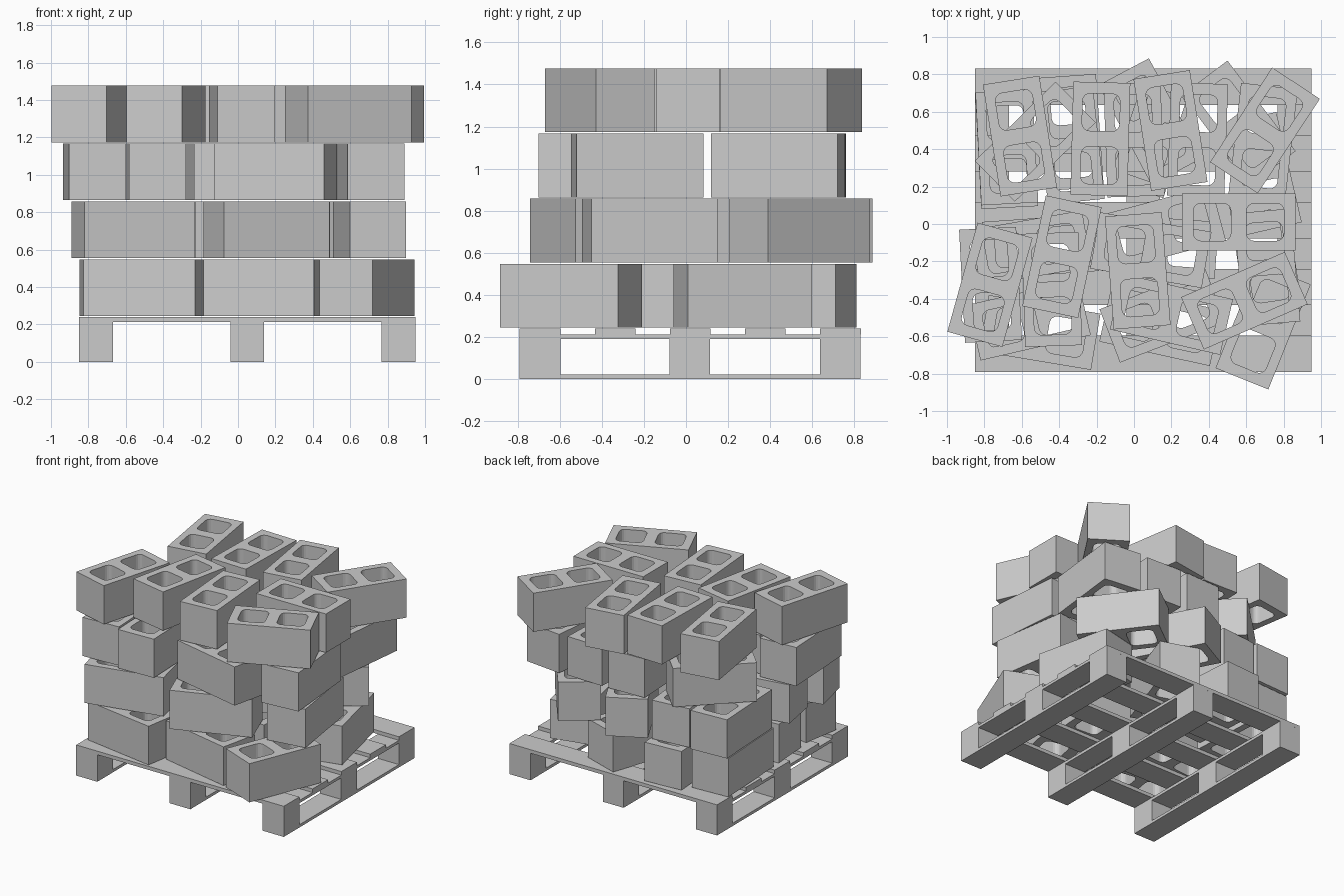
import bpy, bmesh
from math import sin, cos, pi, radians

if "Cube" in bpy.data.objects:
    bpy.data.objects.remove(bpy.data.objects["Cube"])

L, W, H = 0.605, 0.305, 0.303      # building block size


def link(name, mesh, loc=(0, 0, 0), rot=0.0):
    ob = bpy.data.objects.new(name, mesh)
    ob.location = loc
    ob.rotation_euler = (0, 0, rot)
    bpy.context.collection.objects.link(ob)
    return ob


def board(name, x0, x1, y0, y1, z0, z1):
    bm = bmesh.new()
    bmesh.ops.create_cube(bm, size=1)
    bmesh.ops.scale(bm, vec=(x1 - x0, y1 - y0, z1 - z0), verts=bm.verts)
    me = bpy.data.meshes.new(name)
    bm.to_mesh(me)
    bm.free()
    link(name, me, ((x0 + x1) / 2, (y0 + y1) / 2, (z0 + z1) / 2))


def rounded_rect(cx, hx, hy, r, seg=4):
    pts = []
    for i, (sx, sy) in enumerate([(1, 1), (-1, 1), (-1, -1), (1, -1)]):
        for k in range(seg + 1):
            a = pi / 2 * (i + k / seg)
            pts.append((cx + sx * (hx - r) + r * cos(a), sy * (hy - r) + r * sin(a)))
    return pts


def hollow_block_mesh():
    # filled 2D curve: outline with two rounded cores, extruded
    cu = bpy.data.curves.new("block_profile", 'CURVE')
    cu.dimensions = '2D'
    cu.fill_mode = 'BOTH'
    cu.extrude = H / 2
    outline = [(-L/2, -W/2), (L/2, -W/2), (L/2, W/2), (-L/2, W/2)]
    for loop in (outline, rounded_rect(-0.142, 0.1, 0.1, 0.04),
                 rounded_rect(0.142, 0.1, 0.1, 0.04)):
        sp = cu.splines.new('POLY')
        sp.points.add(len(loop) - 1)
        for p, (x, y) in zip(sp.points, loop):
            p.co = (x, y, 0, 1)
        sp.use_cyclic_u = True
    ob = link("block_profile", cu)
    bpy.context.view_layer.update()
    me = bpy.data.meshes.new_from_object(ob.evaluated_get(bpy.context.evaluated_depsgraph_get()))
    bpy.data.objects.remove(ob)
    bm = bmesh.new()
    bm.from_mesh(me)
    bmesh.ops.remove_doubles(bm, verts=bm.verts, dist=1e-4)
    bmesh.ops.recalc_face_normals(bm, faces=bm.faces)
    for f in bm.faces:
        f.smooth = False
    bm.to_mesh(me)
    bm.free()
    me.name = "hollow_block"
    return me


# pallet: runners, spacer blocks and stringers along y, deck boards along x
Y0, Y1 = -0.79, 0.83
for x0, x1 in [(-0.85, -0.667), (-0.04, 0.14), (0.767, 0.95)]:
    board("pallet_runner", x0, x1, Y0, Y1, 0, 0.022)
    board("pallet_stringer", x0, x1, Y0, Y1, 0.19, 0.212)
    for y0 in (-0.79, -0.078, 0.637):
        board("pallet_spacer", x0, x1, y0, y0 + 0.193, 0.022, 0.19)
for i in range(5):
    y0 = Y0 + i * 0.3568
    board("pallet_deck_board", -0.85, 0.95, y0, y0 + 0.193, 0.212, 0.24)

# four loose layers of blocks: (x, y, angle in degrees)
layers = [
    [(0.69, -0.547, 68), (0.143, -0.545, -12.5), (-0.503, -0.58, -9.5),
     (-0.50, -0.12, 4), (0.14, -0.12, -4), (0.68, 0.27, 103),
     (0.11, 0.474, 71), (-0.335, 0.49, 94), (-0.68, 0.39, 93)],
    [(-0.56, -0.513, 13), (0.153, -0.49, 21), (0.704, -0.173, 98.5),
     (-0.55, -0.13, 10), (0.16, -0.02, 15), (0.56, 0.54, 127),
     (0.087, 0.547, 118), (-0.34, 0.42, 96), (-0.68, 0.41, 93)],
    [(-0.767, -0.325, 93), (-0.44, -0.35, 92), (0.20, -0.483, -13),
     (0.711, -0.232, 95), (0.09, -0.14, -10), (-0.528, 0.44, 44.4),
     (0.0, 0.45, 92), (0.34, 0.45, 88), (0.69, 0.437, 83.5)],
    [(-0.61, 0.47, 99), (-0.18, 0.455, 88.5), (0.195, 0.50, 99),
     (0.70, 0.50, 56.7), (-0.385, -0.175, 78), (-0.77, -0.325, 74.5),
     (0.02, -0.25, 94.5), (0.56, 0.01, 0), (0.59, -0.41, 23.6)],
]
block = hollow_block_mesh()
for i, layer in enumerate(layers):
    z = 0.245 + i * 0.3095 + H / 2
    for x, y, a in layer:
        link(f"block_layer_{i + 1}", block, (x, y, z), radians(a))
